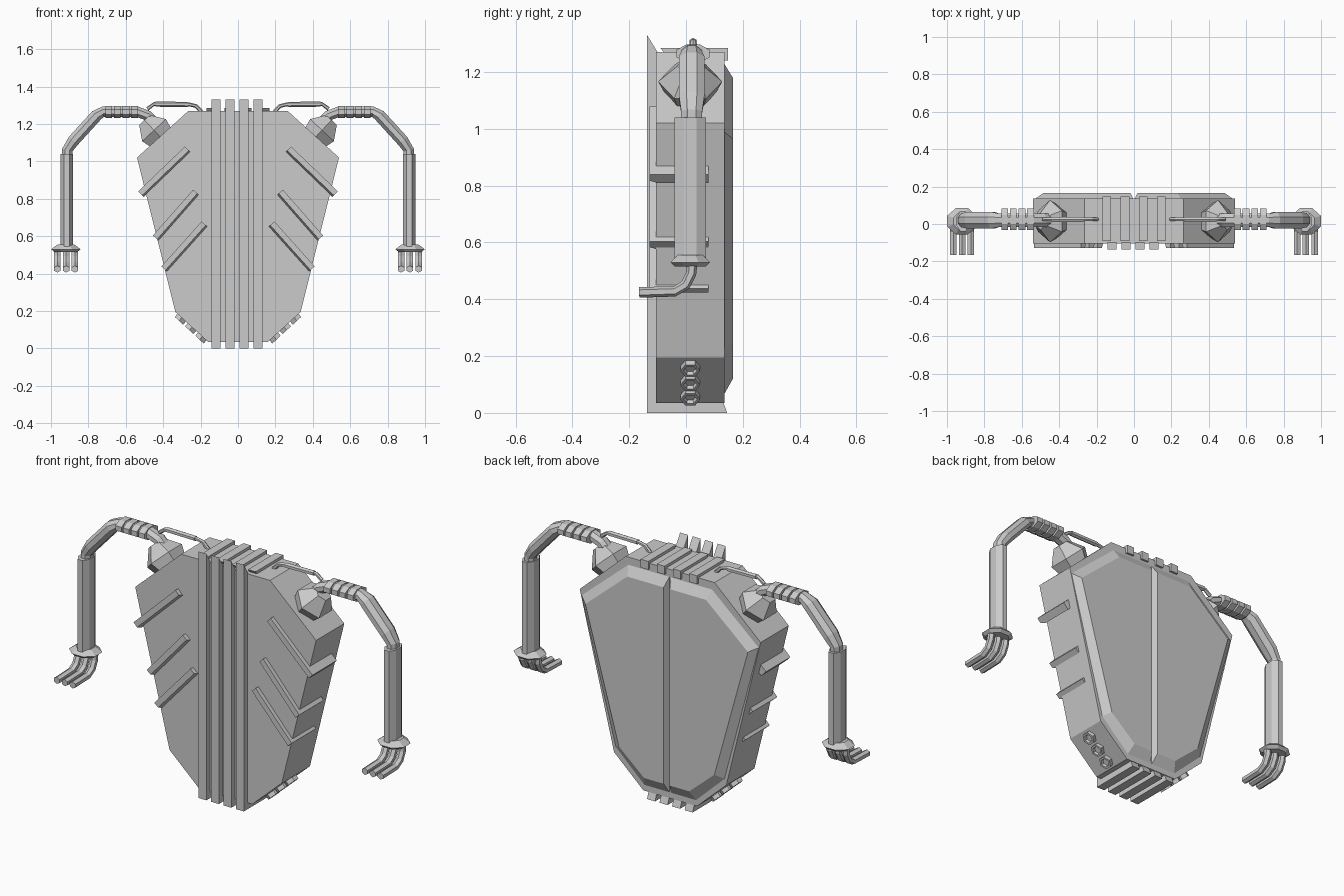
import bpy, bmesh, math
from mathutils import Vector

cube = bpy.data.objects.get("Cube")
if cube:
    bpy.data.objects.remove(cube, do_unlink=True)

grey = bpy.data.materials.new("light_grey")
grey.use_nodes = True
COLOUR = (0.6, 0.6, 0.6, 1)
grey.diffuse_color = COLOUR
grey.node_tree.nodes["Principled BSDF"].inputs["Base Color"].default_value = COLOUR

X, Y = Vector((1, 0, 0)), Vector((0, 1, 0))


def loft(name, rings, mirror=False):
    """Skin matching rings of points, cap both ends, optionally mirror in x."""
    bm = bmesh.new()
    loops = [[bm.verts.new(p) for p in ring] for ring in rings]
    n = len(loops[0])
    for a, b in zip(loops, loops[1:]):
        for i in range(n):
            j = (i + 1) % n
            bm.faces.new((a[i], a[j], b[j], b[i]))
    bm.faces.new(loops[0])
    bm.faces.new(loops[-1])
    bmesh.ops.recalc_face_normals(bm, faces=bm.faces)
    mesh = bpy.data.meshes.new(name)
    bm.to_mesh(mesh)
    bm.free()
    mesh.materials.append(grey)
    obj = bpy.data.objects.new(name, mesh)
    bpy.context.collection.objects.link(obj)
    if mirror:
        obj.modifiers.new("mirror", 'MIRROR')
    return obj


def tube(name, path, sizes, side, sides=8, straight=False, flat=True):
    """Sweep a polygon along a path; sizes are (in-plane, sideways) half widths."""
    path = [Vector(p) for p in path]
    phase = math.pi / sides if flat else 0
    grow = 1 / math.cos(phase)
    rings = []
    for k, p in enumerate(path):
        lo, hi = max(k - 1, 0), min(k + 1, len(path) - 1)
        if straight:
            lo, hi = 0, len(path) - 1
        t = (path[hi] - path[lo]).normalized()
        nrm = t.cross(side)
        a, b = sizes[k]
        ring = []
        for i in range(sides):
            w = phase + math.tau * i / sides
            ring.append(p + (side * b * math.cos(w) + nrm * a * math.sin(w)) * grow)
        rings.append(ring)
    return loft(name, rings, mirror=True)


def slab(pts, y):
    return [(x, y, z) for x, z in pts]


# Main shell
half = [(0.265, 1.27), (0.54, 1.02), (0.335, 0.195), (0.16, 0.035)]
outline = half + [(-x, z) for x, z in reversed(half)]
loft("shell", [slab(outline, -0.105), slab(outline, 0.135)])

# Two bevelled back panels with a groove between them
outer = [(0.004, 1.23), (0.25, 1.23), (0.53, 0.99), (0.325, 0.225), (0.155, 0.065), (0.004, 0.065)]
inner = [(0.018, 1.18), (0.235, 1.18), (0.485, 0.965), (0.285, 0.25), (0.135, 0.12), (0.018, 0.12)]
loft("back_panel", [slab(outer, 0.134), slab(inner, 0.165)], mirror=True)

# Front bars that wrap under the base, and ridges across the top
bar = [(-0.137, 1.33), (-0.137, 0), (0.145, 0), (0.13, 0.04), (-0.1, 0.04), (-0.1, 1.27)]
ridge = [(-0.09, 1.285), (0.147, 1.285), (0.147, 1.24), (0.13, 1.24), (0.13, 1.265), (-0.075, 1.265)]
for i in range(4):
    for name, prof, mid, w in (("front_bar", bar, -0.117 + 0.0747 * i, 0.024),
                               ("top_ridge", ridge, -0.145 + 0.0967 * i, 0.023)):
        loft(name, [[(mid + s * w, y, z) for y, z in prof] for s in (-1, 1)])

# Slanted ribs wrapping from the front onto the sides
for x0, z0, x1, z1 in ((0.27, 1.065, 0.52, 0.825), (0.225, 0.835, 0.44, 0.59), (0.18, 0.665, 0.395, 0.425)):
    d = Vector((x1 - x0, z1 - z0)).normalized()
    up = Vector((-d.y, d.x))
    a, b = Vector((x0, z0)), Vector((x1, z1))
    front = [a + up * 0.02, b + up * 0.02, b - up * 0.01, a - up * 0.01]
    back = [a + up * 0.02, b + up * 0.02, b - up * 0.022, a - up * 0.022]
    loft("side_rib", [slab(front, -0.128), slab(back, -0.1), slab(back, 0.08)], mirror=True)

# Hexagonal nozzles on the lower slopes
slope = Vector((0.68, 0, -0.73))
for x, z in ((0.301, 0.164), (0.246, 0.114), (0.191, 0.063)):
    base = Vector((x, 0.015, z))
    tube("nozzle", [base + slope * h for h in (-0.01, 0.022, 0.022, 0.008)],
         [(r, r) for r in (0.035, 0.035, 0.024, 0.02)], Y, 6, straight=True, flat=False)

# Shoulder pods
out = Vector((0.68, 0, 0.73))
base = Vector((0.415, 0.015, 1.13))
tube("shoulder_pod", [base + out * h for h in (-0.04, 0.05, 0.125)],
     [(0.075, 0.075), (0.1, 0.113), (0.045, 0.045)], Y, 6, straight=True, flat=False)

# Upper arm, curving out and down to the elbow
arm = [(0.43, 1.19), (0.485, 1.245), (0.54, 1.266), (0.72, 1.266), (0.757, 1.245),
       (0.88, 1.11), (0.913, 1.06), (0.913, 1.0)]
tube("upper_arm", [(x, 0.02, z) for x, z in arm],
     [(0.028, 0.035)] * 4 + [(0.032, 0.045)] * 2 + [(0.028, 0.037)] * 2, Y)

# Plated sleeves along the arm top
for i in range(4):
    x = 0.535 + 0.046 * i
    tube("arm_sleeve", [(x, 0.025, 1.265), (x + 0.036, 0.025, 1.265)],
         [(0.032, 0.058), (0.032, 0.058)], Y)

# Forearm and flared wrist
tube("forearm", [(0.915, 0.015, 1.04), (0.915, 0.015, 0.545)], [(0.034, 0.055)] * 2, Y)
tube("wrist", [(0.92, 0.015, z) for z in (0.555, 0.53, 0.515)],
     [(0.045, 0.045), (0.079, 0.07), (0.06, 0.055)], Y)

# Three curved fingers
for x in (0.872, 0.919, 0.966):
    finger = [(0.022, 0.53), (0.018, 0.49), (-0.002, 0.45), (-0.04, 0.428), (-0.165, 0.424)]
    tube("finger", [(x, y, z) for y, z in finger], [(0.016, 0.017)] * 5, X, 6)

# Thin hoses joining the shell to the arms
hose = [(0.195, 1.265), (0.225, 1.296), (0.26, 1.304), (0.45, 1.306), (0.485, 1.28)]
tube("hose", [(x, 0.025, z) for x, z in hose], [(0.009, 0.009)] * 5, Y, 6)
tube("hose_sleeve", [(0.27, 0.025, 1.304), (0.44, 0.025, 1.306)], [(0.012, 0.013)] * 2, Y, 6)
